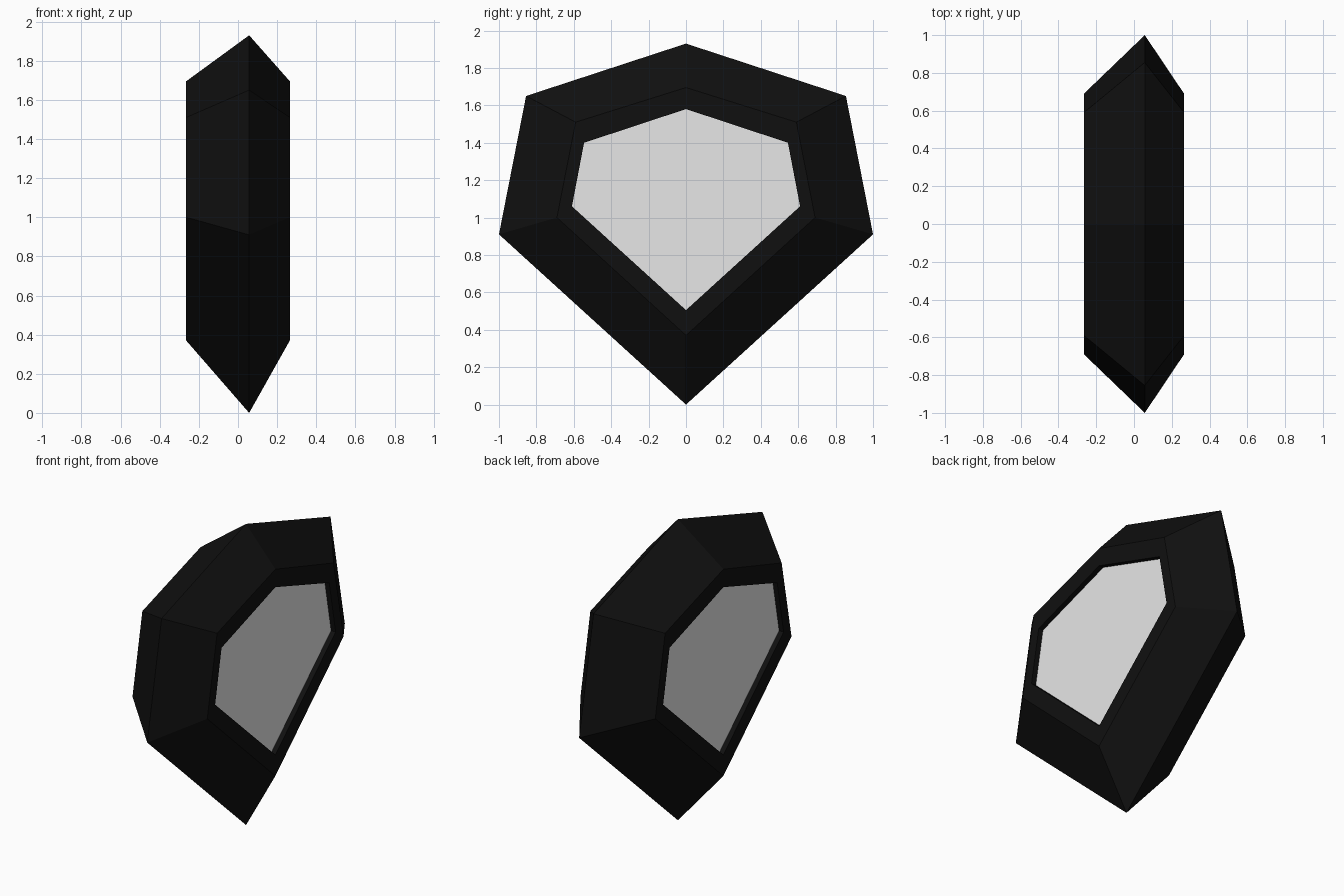
import bpy, bmesh

if "Cube" in bpy.data.objects:
    bpy.data.objects.remove(bpy.data.objects["Cube"])

def material(name, value):
    m = bpy.data.materials.new(name)
    m.diffuse_color = (value, value, value, 1)
    m.use_nodes = True
    m.node_tree.nodes["Principled BSDF"].inputs["Base Color"].default_value = m.diffuse_color
    return m

black = material("black frame", 0.005)
grey = material("pale grey pane", 0.8)

def outline(half):
    # mirror the +y half of a six-sided shield: top, shoulder, side, bottom
    return half + [(-y, z) for y, z in reversed(half[1:-1])]

ridge = outline([(0, 1.93), (0.855, 1.65), (1.0, 0.91), (0, 0.0)])
rim = outline([(0, 1.695), (0.59, 1.51), (0.69, 1.0), (0, 0.37)])
opening = outline([(0, 1.58), (0.545, 1.40), (0.61, 1.06), (0, 0.505)])
HALF, RECESS, RIDGE_X = 0.265, 0.032, 0.057

def make_object(name, bm, mat):
    bmesh.ops.recalc_face_normals(bm, faces=bm.faces[:])
    me = bpy.data.meshes.new(name)
    bm.to_mesh(me)
    bm.free()
    me.materials.append(mat)
    ob = bpy.data.objects.new(name, me)
    bpy.context.collection.objects.link(ob)

# frame: loops bridged from one recess, over the outer ridge, to the other
inner = HALF - RECESS
sections = [(-inner, opening), (-HALF, opening), (-HALF, rim), (RIDGE_X, ridge),
            (HALF, rim), (HALF, opening), (inner, opening)]
bm = bmesh.new()
loops = [[bm.verts.new((x, y, z)) for y, z in pts] for x, pts in sections]
for a, b in zip(loops, loops[1:] + loops[:1]):
    for i in range(6):
        j = (i + 1) % 6
        bm.faces.new((a[i], a[j], b[j], b[i]))
make_object("frame", bm, black)

# recessed panes, one on each side, filling the opening
for side, name in ((1, "right_pane"), (-1, "left_pane")):
    bm = bmesh.new()
    pts = [bm.verts.new((side * inner, y, z)) for y, z in opening]
    bm.faces.new(pts if side < 0 else pts[::-1])
    bm.faces.ensure_lookup_table()
    if bm.faces[0].normal.x * side < 0:
        bmesh.ops.reverse_faces(bm, faces=bm.faces[:])
    back = bmesh.ops.extrude_face_region(bm, geom=bm.faces[:])
    for v in back["geom"]:
        if isinstance(v, bmesh.types.BMVert):
            v.co.x -= side * 0.005
    make_object(name, bm, grey)
